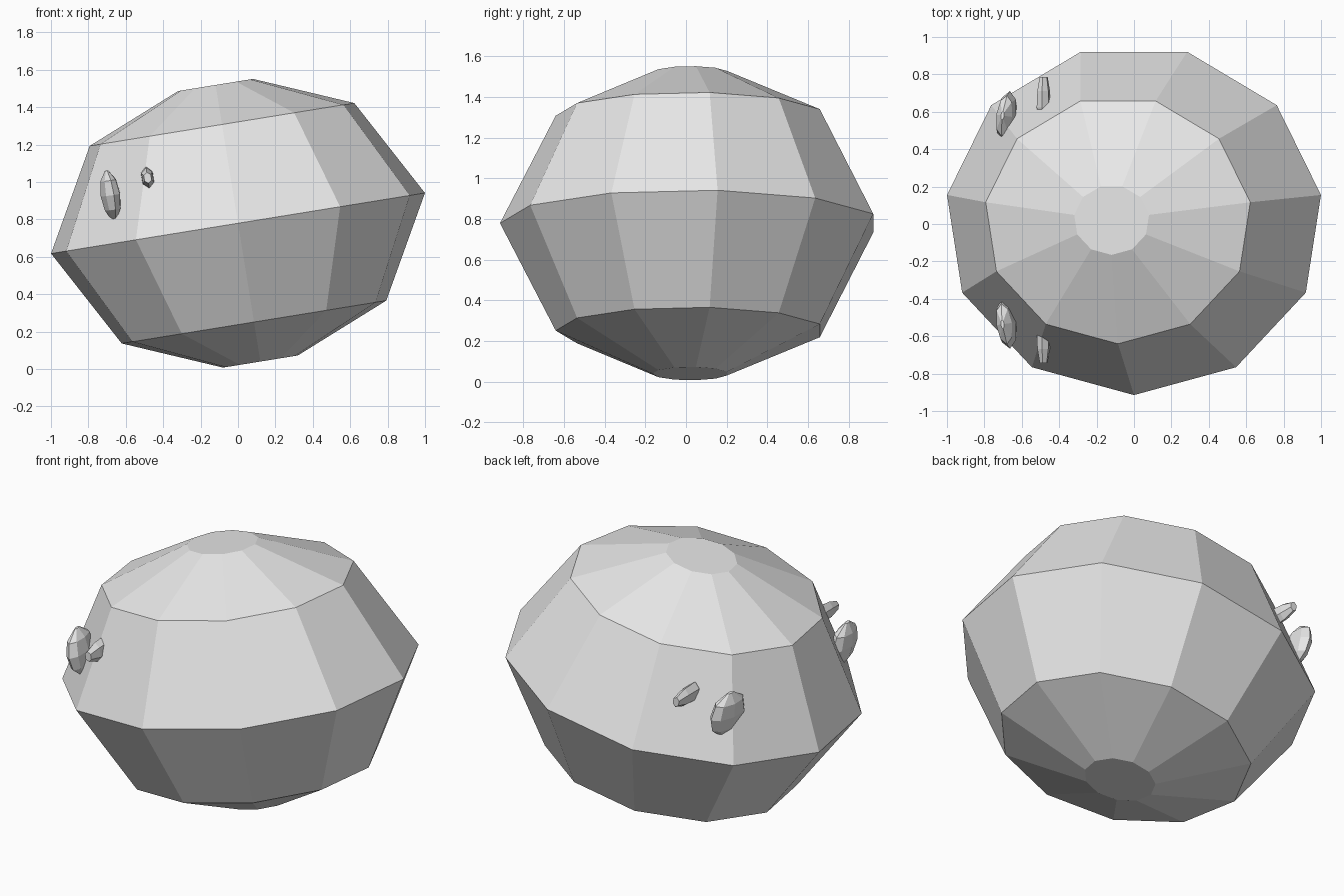
import bpy, bmesh, math
from mathutils import Matrix, Vector

if "Cube" in bpy.data.objects:
    bpy.data.objects.remove(bpy.data.objects["Cube"])

TILT = -math.radians(9.2)
MID_Y = 0.022

grey = bpy.data.materials.new("light grey")
grey.diffuse_color = (0.8, 0.8, 0.8, 1)
grey.use_nodes = True
grey.node_tree.nodes["Principled BSDF"].inputs["Base Color"].default_value = grey.diffuse_color


def loft(name, rings, sides, matrix):
    """Skin capped elliptical rings (height, radius_x, radius_y) along local z."""
    bm = bmesh.new()
    loops = []
    for h, rx, ry in rings:
        loop = []
        for i in range(sides):
            a = 2 * math.pi * i / sides
            loop.append(bm.verts.new((rx * math.sin(a), -ry * math.cos(a), h)))
        loops.append(loop)
    for low, high in zip(loops, loops[1:]):
        for i in range(sides):
            j = (i + 1) % sides
            bm.faces.new((low[i], low[j], high[j], high[i]))
    bm.faces.new(loops[-1])
    bm.faces.new(loops[0][::-1])
    bm.transform(matrix)
    bmesh.ops.recalc_face_normals(bm, faces=bm.faces)
    mesh = bpy.data.meshes.new(name)
    bm.to_mesh(mesh)
    bm.free()
    mesh.materials.append(grey)
    obj = bpy.data.objects.new(name, mesh)
    bpy.context.collection.objects.link(obj)
    return obj


# Tilted eleven-sided body
RX, RY = 1.023, 0.9365
body_rings = [(h, RX * s, RY * s) for h, s in
              ((-0.749, 0.2), (-0.535, 0.7075), (0, 1), (0.535, 0.7075), (0.749, 0.2))]
loft("body", body_rings, 11,
     Matrix.Translation((0, MID_Y, 0.779)) @ Matrix.Rotation(TILT, 4, 'Y'))

for side, label in ((-1, "front"), (1, "back")):
    # Large flattened knob, half sunk in the body
    knob_rings = [(0.134 * math.sin(t), 0.053 * math.cos(t), 0.135 * math.cos(t))
                  for t in (math.radians(d) for d in (-72, -36, 0, 36, 80))]
    loft("large_knob_" + label, knob_rings, 8,
         Matrix.Translation((-0.682, MID_Y + side * 0.555, 0.93))
         @ Matrix.Rotation(-side * math.radians(8), 4, 'Z')
         @ Matrix.Rotation(TILT, 4, 'Y'))

    # Small tapered stub pointing sideways
    stub_rings = [(0.0, 0.02, 0.035), (0.10, 0.038, 0.062),
                  (0.19, 0.034, 0.056), (0.264, 0.022, 0.03)]
    loft("small_stub_" + label, stub_rings, 6,
         Matrix.Translation((-0.483, MID_Y + side * 0.5, 1.022))
         @ Matrix.Rotation(TILT, 4, 'Y')
         @ Matrix.Rotation(-side * math.pi / 2, 4, 'X'))
